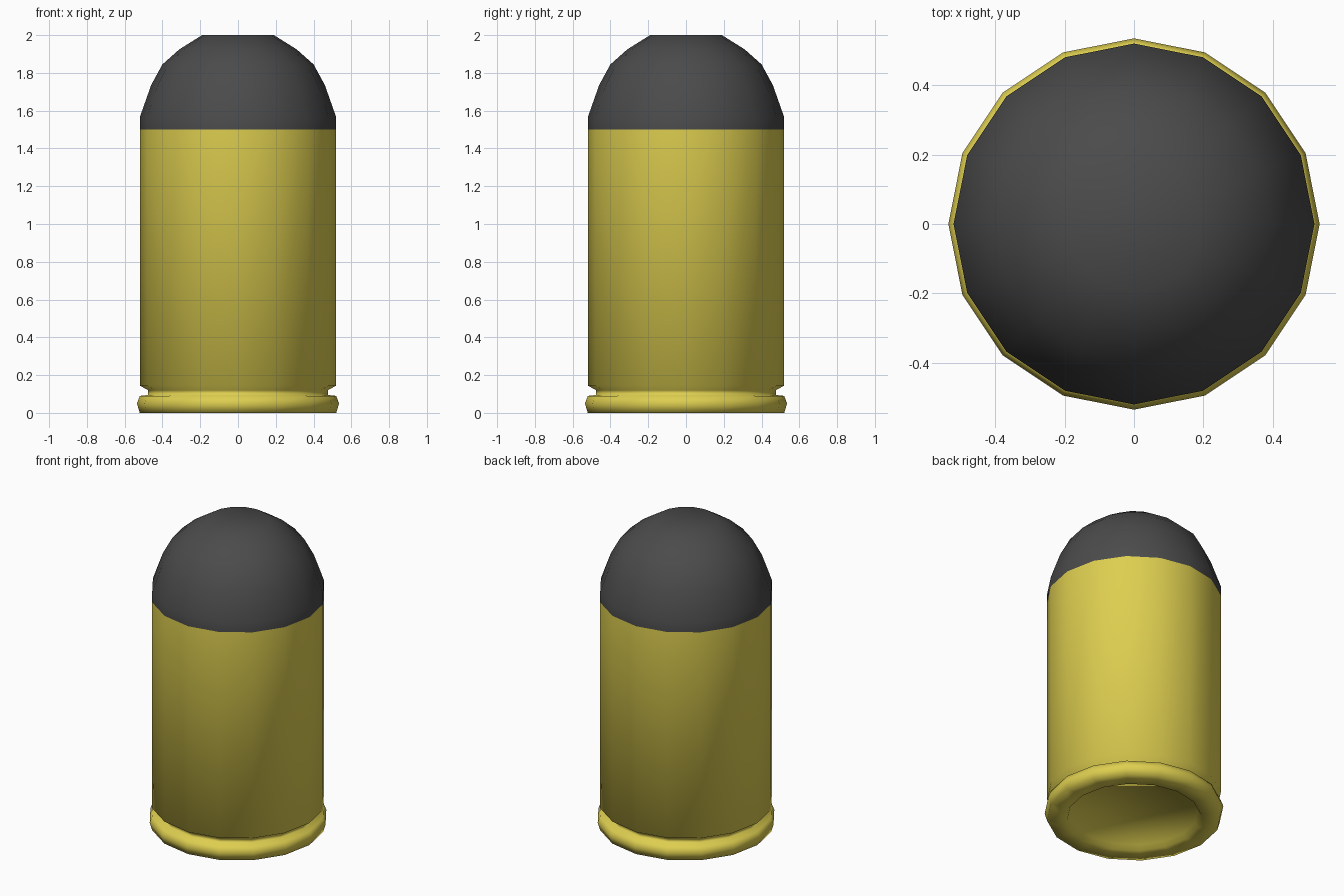
import bpy, bmesh, math

SIDES = 16

cube = bpy.data.objects.get("Cube")
if cube:
    bpy.data.objects.remove(cube, do_unlink=True)


def make_material(name, rgb):
    mat = bpy.data.materials.new(name)
    mat.use_nodes = True
    mat.diffuse_color = (*rgb, 1)
    mat.node_tree.nodes["Principled BSDF"].inputs["Base Color"].default_value = (*rgb, 1)
    return mat


def lathe(name, profile, mat, cap_first=False, cap_last=False):
    """Revolve a (radius, height) profile, running outside upward, about z."""
    bm = bmesh.new()
    rings = []
    for r, z in profile:
        angles = [2 * math.pi * i / SIDES for i in range(SIDES)]
        rings.append([bm.verts.new((r * math.cos(a), r * math.sin(a), z)) for a in angles])
    for low, high in zip(rings, rings[1:]):
        for i in range(SIDES):
            j = (i + 1) % SIDES
            bm.faces.new((low[i], low[j], high[j], high[i]))
    if cap_first:
        bm.faces.new(rings[0][::-1])
    if cap_last:
        bm.faces.new(rings[-1])
    for face in bm.faces:
        face.smooth = True
    mesh = bpy.data.meshes.new(name)
    bm.to_mesh(mesh)
    bm.free()
    mesh.materials.append(mat)
    obj = bpy.data.objects.new(name, mesh)
    bpy.context.collection.objects.link(obj)
    return obj


brass = make_material("yellow brass", (0.73, 0.62, 0.08))
lead = make_material("dark grey lead", (0.07, 0.07, 0.07))

# Case: recessed base, bevelled rim, extraction groove, straight wall
lathe("case", [
    (0.385, 0.03), (0.40, 0.0),
    (0.52, 0.0), (0.535, 0.05), (0.52, 0.09),
    (0.476, 0.095), (0.476, 0.12),
    (0.52, 0.145), (0.52, 1.5),
], brass, cap_first=True)

# Rounded tip with a small flat nose
lathe("bullet_tip", [
    (0.52, 1.5), (0.52, 1.565), (0.46, 1.735),
    (0.40, 1.845), (0.31, 1.925), (0.19, 2.0),
], lead, cap_last=True)
